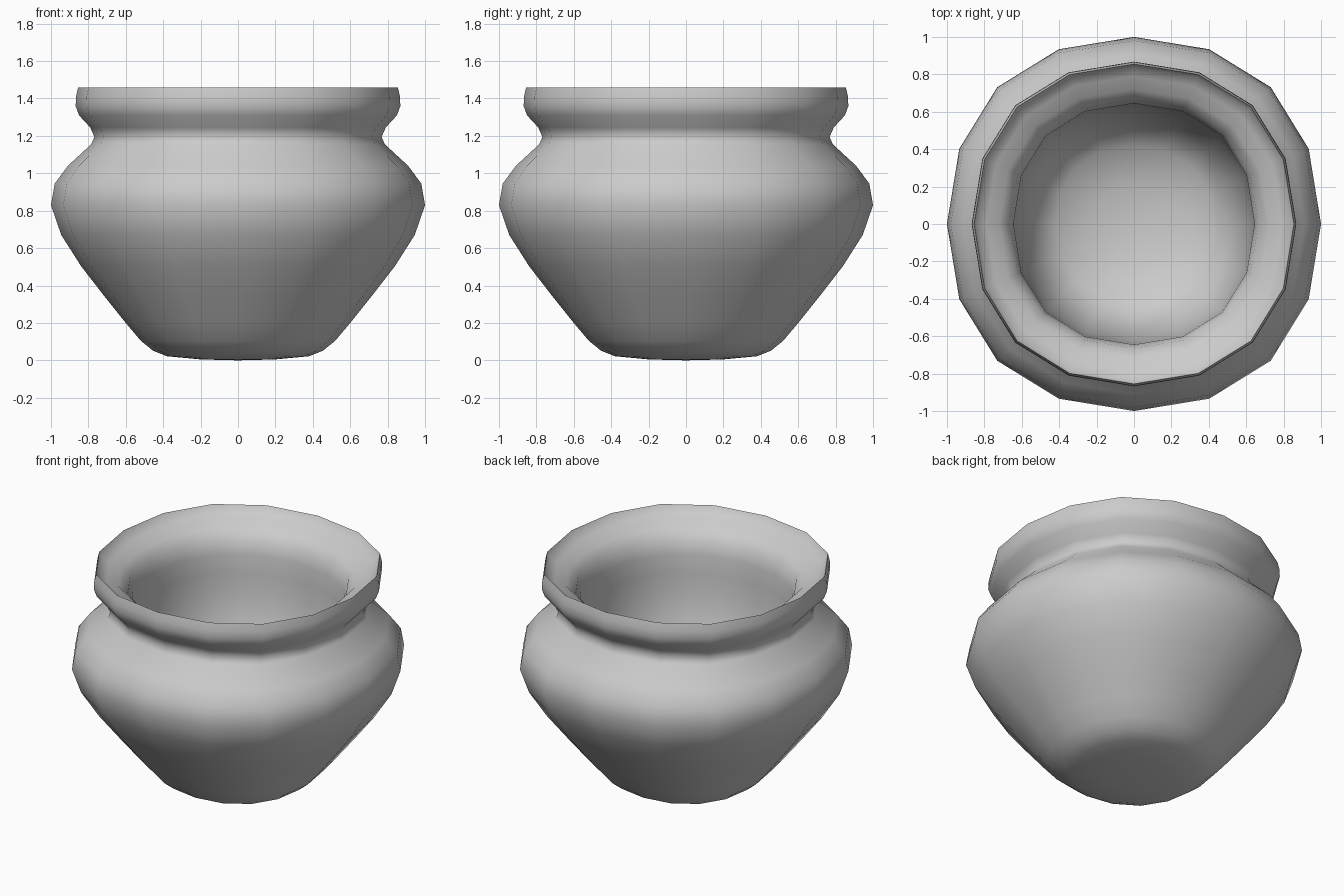
import bpy, bmesh, math

if "Cube" in bpy.data.objects:
    bpy.data.objects.remove(bpy.data.objects["Cube"])

SIDES = 16

# Outer wall from base to rim (radius, height)
outer = [(0.20, 0.005), (0.38, 0.022), (0.455, 0.052), (0.52, 0.105), (0.60, 0.20),
         (0.72, 0.35), (0.84, 0.505), (0.945, 0.67), (1.0, 0.83), (0.98, 0.945),
         (0.91, 1.04), (0.785, 1.155), (0.768, 1.195), (0.79, 1.245),
         (0.85, 1.31), (0.868, 1.36), (0.866, 1.41), (0.855, 1.46)]
# Inner bowl from rim over the rounded lip down to the floor
inner = [(0.838, 1.43), (0.79, 1.40), (0.72, 1.37), (0.665, 1.31), (0.645, 1.22),
         (0.64, 1.10), (0.635, 0.98), (0.615, 0.85), (0.575, 0.70), (0.51, 0.57),
         (0.42, 0.49), (0.22, 0.43)]


def ring(bm, r, z):
    verts = []
    for i in range(SIDES):
        a = 2 * math.pi * i / SIDES
        # slightly squared plan, fuller on the diagonals
        k = r * (1 + 0.034 * math.sin(2 * a) ** 2)
        a += 0.014 * math.sin(4 * a)
        verts.append(bm.verts.new((k * math.cos(a), k * math.sin(a), z)))
    return verts


def cap(bm, verts, z, flip):
    c = bm.verts.new((0, 0, z))
    for i in range(SIDES):
        a, b = verts[i], verts[(i + 1) % SIDES]
        bm.faces.new((b, a, c) if flip else (a, b, c))


# Pot body: revolved wall, closed base and bowl floor
bm = bmesh.new()
rings = [ring(bm, r, z) for r, z in outer + inner]
for lo, hi in zip(rings, rings[1:]):
    for i in range(SIDES):
        j = (i + 1) % SIDES
        bm.faces.new((lo[i], lo[j], hi[j], hi[i]))
cap(bm, rings[0], 0.0, True)
cap(bm, rings[-1], 0.41, False)

mesh = bpy.data.meshes.new("pot")
bm.to_mesh(mesh)
bm.free()
pot = bpy.data.objects.new("pot", mesh)
bpy.context.collection.objects.link(pot)
bpy.context.view_layer.objects.active = pot
pot.select_set(True)
bpy.ops.object.shade_smooth_by_angle(angle=math.radians(60))
